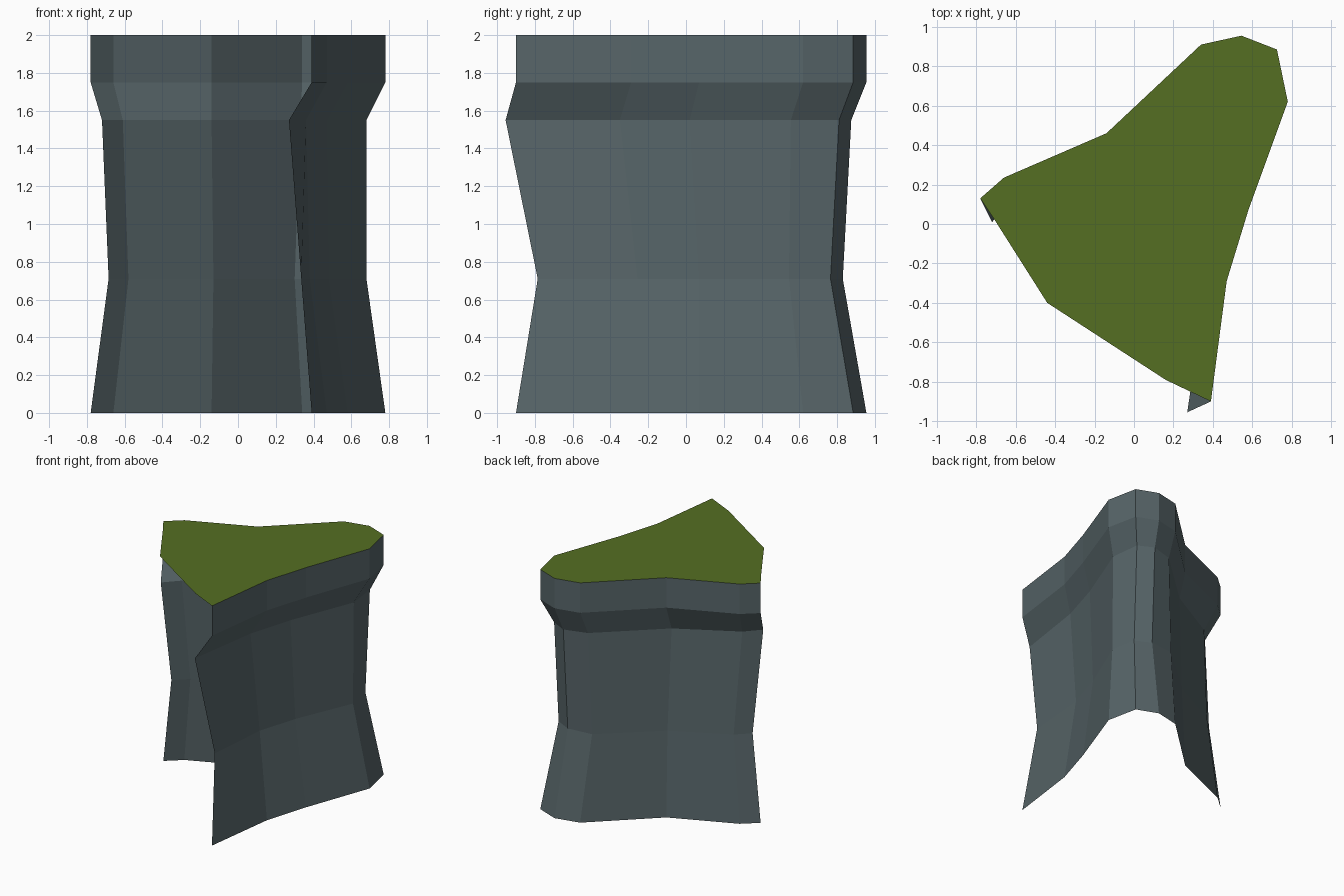
import bpy

if "Cube" in bpy.data.objects:
    bpy.data.objects.remove(bpy.data.objects["Cube"])


def material(name, rgb):
    m = bpy.data.materials.new(name)
    m.diffuse_color = (*rgb, 1.0)
    m.use_nodes = True
    m.node_tree.nodes["Principled BSDF"].inputs["Base Color"].default_value = m.diffuse_color
    return m


def mesh_object(name, verts, faces, mat):
    me = bpy.data.meshes.new(name)
    me.from_pydata(verts, [], faces)
    me.materials.append(mat)
    me.update()
    ob = bpy.data.objects.new(name, me)
    bpy.context.collection.objects.link(ob)
    return ob


rock = material("slate rock", (0.095, 0.13, 0.14))
grass = material("grass green", (0.089, 0.156, 0.016))

# Cliff outlines, running from the front tip round the back to the left tip
rim = [(0.39, -0.90), (0.47, -0.29), (0.58, 0.07), (0.78, 0.62), (0.725, 0.885),
       (0.545, 0.955), (0.34, 0.91), (-0.14, 0.46), (-0.66, 0.235), (-0.78, 0.13)]
neck = [(0.27, -0.955), (0.36, -0.35), (0.47, 0.02), (0.68, 0.555), (0.65, 0.81),
        (0.52, 0.875), (0.33, 0.82), (-0.14, 0.39), (-0.61, 0.13), (-0.72, 0.01)]
waist = [(0.335, -0.785), (0.38, -0.257), (0.48, 0.07), (0.68, 0.545), (0.64, 0.765),
         (0.51, 0.83), (0.30, 0.81), (-0.13, 0.43), (-0.58, 0.20), (-0.685, 0.10)]

# Open rock wall lofted through the outlines
levels = [(0.0, rim), (0.71, waist), (1.55, neck), (1.75, rim), (2.0, rim)]
n = len(rim)
verts = [(x, y, z) for z, ring in levels for x, y in ring]
faces = [(r * n + i, r * n + i + 1, (r + 1) * n + i + 1, (r + 1) * n + i)
         for r in range(len(levels) - 1) for i in range(n - 1)]
mesh_object("cliff_wall", verts, faces, rock)

# Flat grass top, closed along the open front-left side
top = rim + [(-0.70, 0.01), (-0.44, -0.40), (0.16, -0.79)]
mesh_object("grass_top", [(x, y, 2.0) for x, y in top], [tuple(range(len(top)))], grass)
